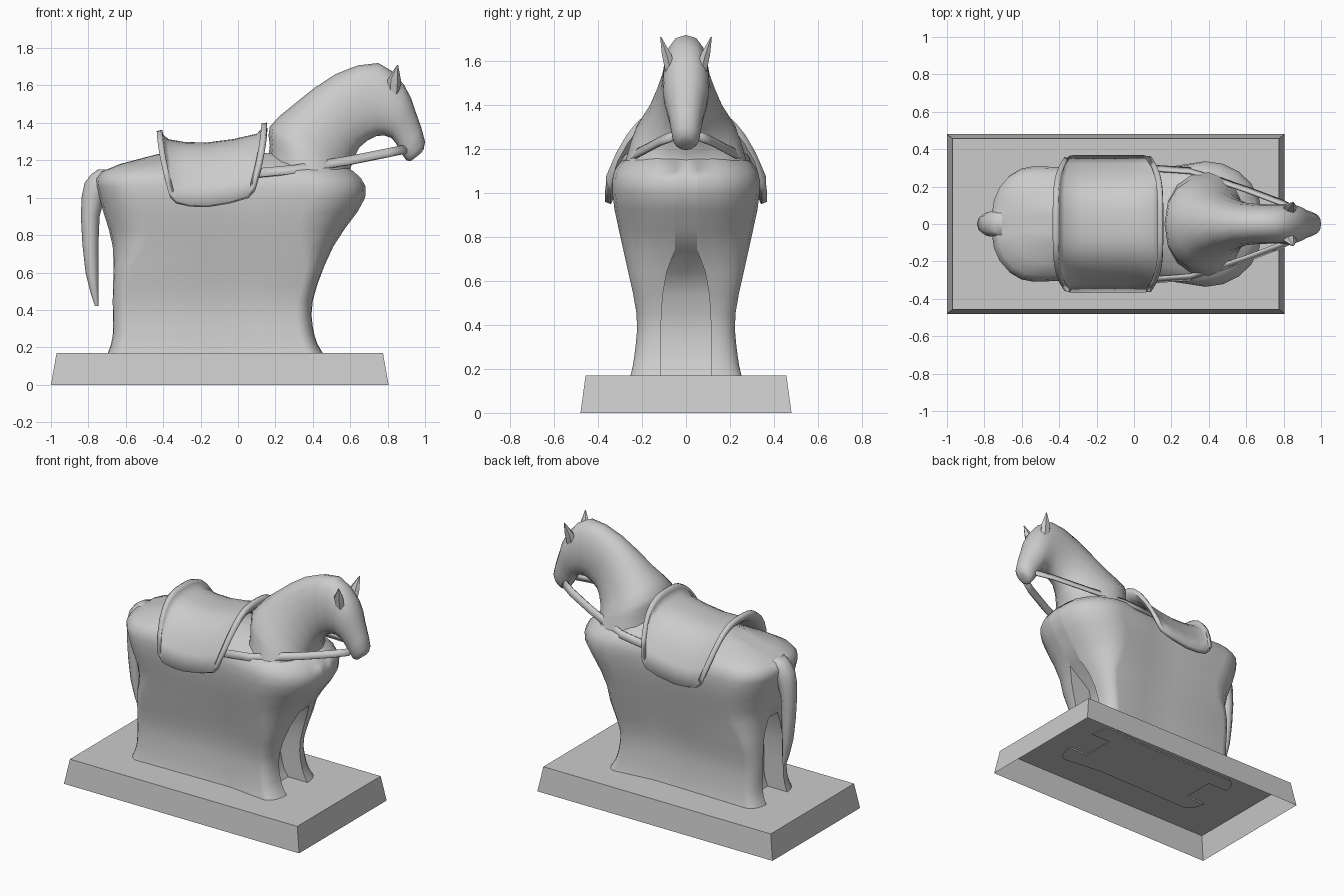
import bpy, bmesh, math
from mathutils import Vector

if "Cube" in bpy.data.objects:
    bpy.data.objects.remove(bpy.data.objects["Cube"])

grey = bpy.data.materials.new("plain_grey")
grey.use_nodes = True
shade = (.6, .6, .6, 1)
grey.diffuse_color = shade
grey.node_tree.nodes["Principled BSDF"].inputs["Base Color"].default_value = shade


def spline(keys, steps):
    """Resample rows of numbers with a smooth curve through every key row."""
    keys = [Vector(key) for key in keys]
    rows = []
    for index, (start, end) in enumerate(zip(keys, keys[1:])):
        before = keys[max(index - 1, 0)]
        after = keys[min(index + 2, len(keys) - 1)]
        for step in range(steps):
            t = step / steps
            ease = t * t * (3 - 2 * t)
            leave = (end - before) / 2 * t * (1 - t) ** 2
            arrive = (after - start) / 2 * t * t * (1 - t)
            rows.append(start.lerp(end, ease) + leave - arrive)
    return rows + [keys[-1]]


def oval(x, y, z, radius_x, radius_y, sides=10):
    angles = [math.tau * side / sides for side in range(sides)]
    return [(x + radius_x * math.cos(a), y + radius_y * math.sin(a), z) for a in angles]


def loft(name, rings, closed=True, open_start=False, angle=50, thickness=0):
    """Skin a list of equally long point rings, capping the ends of closed ones."""
    bm = bmesh.new()
    rows = [[bm.verts.new(point) for point in ring] for ring in rings]
    count = len(rows[0])
    for lower, upper in zip(rows, rows[1:]):
        for i in range(count if closed else count - 1):
            j = (i + 1) % count
            bm.faces.new((lower[i], lower[j], upper[j], upper[i]))
    if closed:
        bm.faces.new(rows[-1])
        if not open_start:
            bm.faces.new(rows[0])
    bmesh.ops.recalc_face_normals(bm, faces=bm.faces[:])
    mesh = bpy.data.meshes.new(name)
    bm.to_mesh(mesh)
    bm.free()
    mesh.materials.append(grey)
    part = bpy.data.objects.new(name, mesh)
    bpy.context.collection.objects.link(part)
    if thickness:
        solid = part.modifiers.new("thickness", 'SOLIDIFY')
        solid.thickness = thickness
        solid.offset = 0
    bpy.ops.object.select_all(action='DESELECT')
    part.select_set(True)
    bpy.context.view_layer.objects.active = part
    bpy.ops.object.shade_smooth_by_angle(angle=math.radians(angle))


def rectangle(back, front, half_width, z):
    return [(back, -half_width, z), (front, -half_width, z),
            (front, half_width, z), (back, half_width, z)]


# Plinth: tapered shell, open underneath
loft("plinth", [rectangle(-1, .805, .48, 0), rectangle(-.97, .775, .457, .17)],
     open_start=True, angle=5)


# Body: rounded horizontal layers, with an arched recess between the legs at each end
def body_layer(z, front, back, width):
    rise = min((z - .16) / .6, 1)
    inner = max(.115 * math.sqrt(1 - rise ** 4), .05)
    recess = .15 if rise < .95 else 0
    corner = min(max(.75 * z - .38, .08), .3)
    arc = [math.radians(degrees) for degrees in range(0, 91, 18)]

    def end(x, direction, radius, side_width):
        core = x - direction * recess
        curve = [(x - direction * radius * (1 - math.cos(a)),
                  inner + (side_width - inner) * math.sin(a)) for a in arc]
        return [(core, 0), (core, inner)] + curve

    waist = [(.1, width * .87), (-.15, width * .88)]
    rump = end(back, -1, min(corner, .22), width * .92)
    half = end(front, 1, corner, width) + waist + rump[::-1]
    mirrored = [(x, -y) for x, y in half[-2:0:-1]]
    return [(x, y, z) for x, y in half + mirrored]


body_keys = (  # height, front, back, half width
    (.16, .46, -.7, .255), (.26, .41, -.67, .235), (.45, .4, -.67, .225),
    (.74, .51, -.67, .285), (1, .68, -.74, .335), (1.14, .62, -.73, .3), (1.24, .4, -.4, .1))
loft("horse_body", [body_layer(*row) for row in spline(body_keys, 3)])


# Neck and head: slanted ovals between the crest line and the throat line
def neck_ring(crest_x, crest_z, throat_x, throat_z, width):
    crest = Vector((crest_x, 0, crest_z))
    throat = Vector((throat_x, 0, throat_z))
    ring = []
    for along, across, _ in oval(.5, 0, 0, .5, 1, sides=16):
        point = throat.lerp(crest, along)
        point.y = math.copysign(abs(across) ** .85, across) * width
        ring.append(point)
    return ring


neck_keys = (
    (.15, 1.1, .66, .98, .31), (.17, 1.28, .62, 1.08, .265),
    (.17, 1.38, .6, 1.14, .24), (.3, 1.5, .61, 1.18, .175),
    (.52, 1.66, .65, 1.27, .115), (.75, 1.72, .74, 1.33, .105), (.89, 1.6, .82, 1.32, .105),
    (.95, 1.46, .86, 1.26, .08), (1, 1.3, .9, 1.2, .06), (.98, 1.24, .93, 1.2, .03))
loft("neck_and_head", [neck_ring(*row) for row in spline(neck_keys, 2)])


# Saddle: sheet draped from the seat line, tapering towards the flap edge
def saddle_section(seat_x, seat_z):
    section = []
    for step in range(-8, 9):
        side = step / 8
        drop = abs(side) ** 3
        taper = 1 - .22 * drop ** 1.5
        section.append((-.14 + (seat_x + .14) * taper, .355 * side, seat_z - .325 * drop))
    return section


seat_line = ((-.42, 1.36), (-.38, 1.3), (-.17, 1.28), (.11, 1.33), (.14, 1.4))
loft("saddle", [saddle_section(*row) for row in spline(seat_line, 2)],
     closed=False, thickness=.03)

# Ears and reins, one of each per side
rein_path = ((.9, .055, 1.26), (.8, .11, 1.24), (.6, .185, 1.2), (.3, .285, 1.15), (.08, .3, 1.13))
for side, label in ((1, "left"), (-1, "right")):
    loft(label + "_ear", [oval(.83, .06 * side, 1.52, .03, .03, sides=6),
                          oval(.835, .088 * side, 1.63, .036, .025, sides=6),
                          oval(.853, .115 * side, 1.71, .003, .003, sides=6)], angle=30)
    loft(label + "_rein", [[(x, side * (y + .012), z - .022), (x, side * (y - .012), z + .022)]
                           for x, y, z in rein_path], closed=False, angle=1, thickness=.014)

# Tail: ovals from the dock to the tip
tail_keys = ((1.15, -.7, .05, .06), (1.08, -.75, .07, .07), (.9, -.79, .05, .055),
             (.6, -.78, .035, .04), (.42, -.755, .01, .015))
loft("tail", [oval(x, 0, z, depth, width) for z, x, depth, width in spline(tail_keys, 2)])
